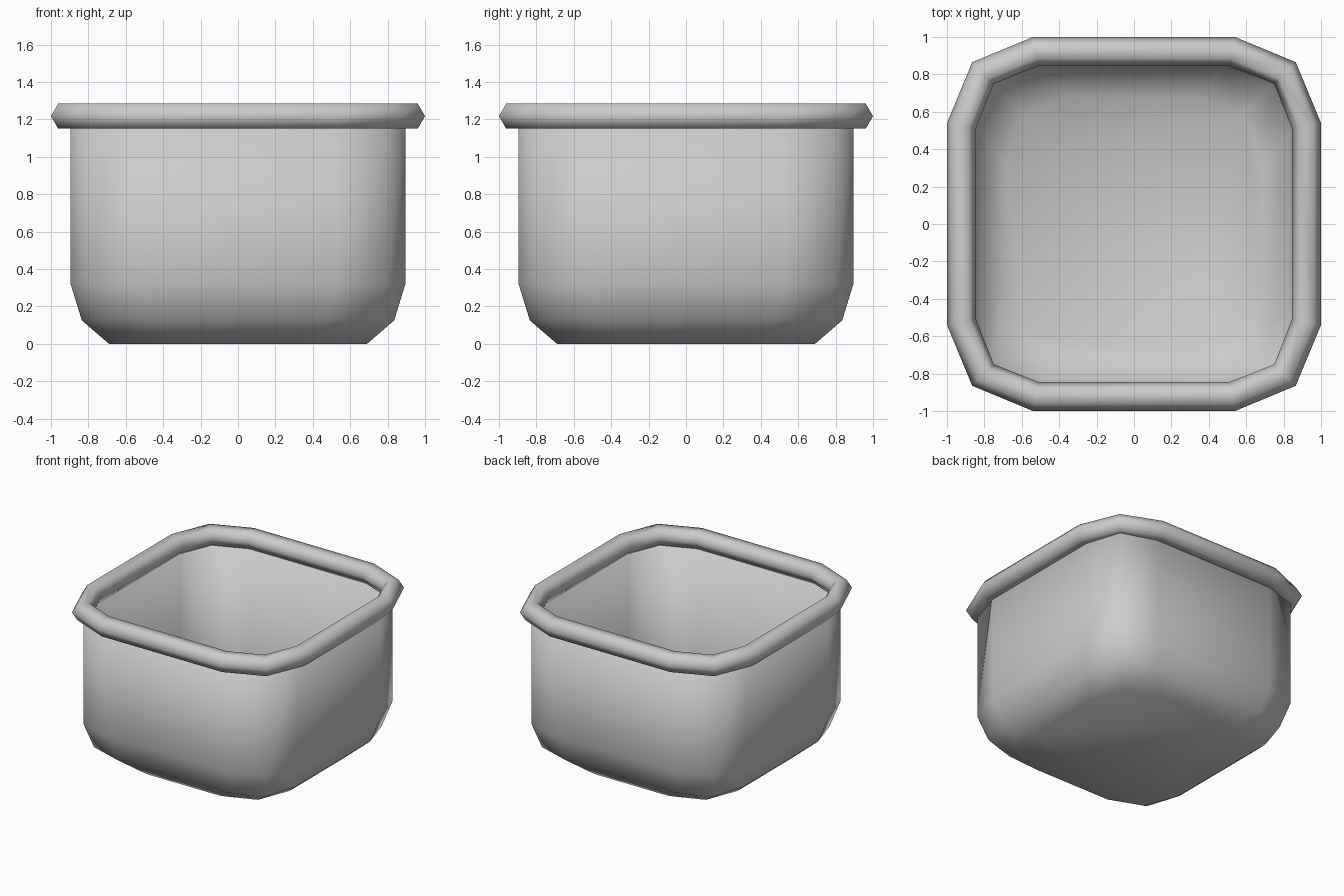
import bpy, bmesh

cube = bpy.data.objects.get("Cube")
if cube:
    bpy.data.objects.remove(cube)

grey = bpy.data.materials.new("light_grey")
grey.use_nodes = True
grey.diffuse_color = (0.6, 0.6, 0.6, 1)
bsdf = next(n for n in grey.node_tree.nodes if n.type == "BSDF_PRINCIPLED")
bsdf.inputs["Base Color"].default_value = (0.6, 0.6, 0.6, 1)


def ring(bm, side, mid, corner, z):
    """Twelve-sided rounded square: straight sides joined by two-facet corners."""
    verts = []
    x, y = 1, 0
    for _ in range(4):
        for along, out in ((-mid, side), (mid, side), (corner, corner)):
            verts.append(bm.verts.new((x * out - y * along, y * out + x * along, z)))
        x, y = -y, x
    return verts


def bridge(bm, a, b):
    n = len(a)
    for i in range(n):
        j = (i + 1) % n
        bm.faces.new((a[i], a[j], b[j], b[i]))


def finish(bm, name):
    bmesh.ops.recalc_face_normals(bm, faces=bm.faces)
    for f in bm.faces:
        f.smooth = True
    mesh = bpy.data.meshes.new(name)
    bm.to_mesh(mesh)
    bm.free()
    mesh.materials.append(grey)
    obj = bpy.data.objects.new(name, mesh)
    bpy.context.collection.objects.link(obj)
    return obj


# Bowl: flat floor, two chamfer bands and straight walls
bm = bmesh.new()
profile = [(0.69, 0.33, 0.59, 0), (0.835, 0.48, 0.75, 0.125),
           (0.895, 0.53, 0.806, 0.32), (0.895, 0.53, 0.806, 1.21)]
rings = [ring(bm, *p) for p in profile]
bm.faces.new(rings[0][::-1])
for a, b in zip(rings, rings[1:]):
    bridge(bm, a, b)
bowl = finish(bm, "bowl")
shell = bowl.modifiers.new("thickness", "SOLIDIFY")
shell.thickness = 0.01
shell.offset = -1

# Rim: six-sided tube running round the top edge
bm = bmesh.new()
section = [(1, 0), (0.5, 1), (-0.5, 1), (-1, 0), (-0.5, -1), (0.5, -1)]
rings = [ring(bm, 0.9225 + 0.0775 * t, 0.525 + 0.015 * t,
              0.8075 + 0.0575 * t, 1.217 + 0.067 * h) for t, h in section]
for a, b in zip(rings, rings[1:] + rings[:1]):
    bridge(bm, a, b)
finish(bm, "rim")
